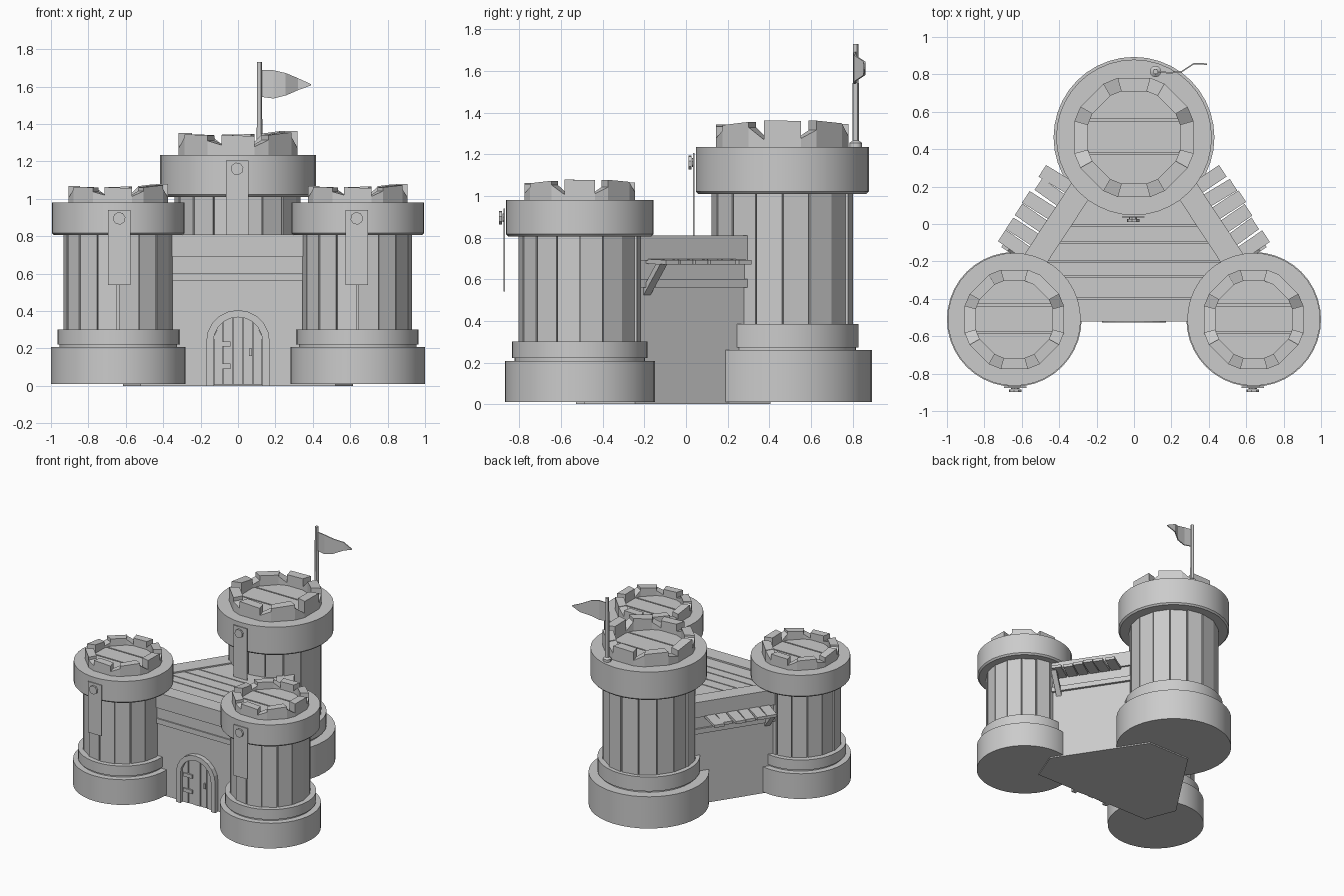
import bpy, bmesh, math, random
from mathutils import Vector

if "Cube" in bpy.data.objects:
    bpy.data.objects.remove(bpy.data.objects["Cube"])
V = Vector


def finish(name, bm, smooth=False):
    bmesh.ops.recalc_face_normals(bm, faces=bm.faces)
    me = bpy.data.meshes.new(name)
    bm.to_mesh(me)
    bm.free()
    ob = bpy.data.objects.new(name, me)
    bpy.context.collection.objects.link(ob)
    if smooth:
        bpy.ops.object.select_all(action='DESELECT')
        ob.select_set(True)
        bpy.context.view_layer.objects.active = ob
        bpy.ops.object.shade_smooth_by_angle(angle=math.radians(30))
    return ob


def prism(bm, pts, vec):
    a = [bm.verts.new(p) for p in pts]
    b = [bm.verts.new(V(p) + V(vec)) for p in pts]
    bm.faces.new(a)
    bm.faces.new(b[::-1])
    for i in range(len(a)):
        j = (i + 1) % len(a)
        bm.faces.new((a[i], a[j], b[j], b[i]))


def box(bm, x0, x1, y0, y1, z0, z1):
    prism(bm, [(x0, y0, z0), (x1, y0, z0), (x1, y1, z0), (x0, y1, z0)], (0, 0, z1 - z0))


def lathe(name, x, y, prof, n=40, smooth=True):
    bm = bmesh.new()
    rings = [[bm.verts.new((x + r * math.cos(2 * math.pi * i / n), y + r * math.sin(2 * math.pi * i / n), z))
              for i in range(n)] for r, z in prof]
    for a, b in zip(rings, rings[1:]):
        for i in range(n):
            j = (i + 1) % n
            bm.faces.new((a[i], a[j], b[j], b[i]))
    bm.faces.new(rings[0])
    bm.faces.new(rings[-1])
    return finish(name, bm, smooth)


def wedge(bm, x, y, a0, a1, r0, r1, z0, za, zb):
    # curved block with a top sloping from za to zb
    vs = [bm.verts.new((x + r * math.cos(a), y + r * math.sin(a), z))
          for a, zt in ((a0, za), (a1, zb)) for r, z in ((r0, z0), (r1, z0), (r1, zt), (r0, zt))]
    for f in ((0, 1, 2, 3), (4, 5, 6, 7), (0, 1, 5, 4), (1, 2, 6, 5), (2, 3, 7, 6), (3, 0, 4, 7)):
        bm.faces.new([vs[i] for i in f])


def tower(tag, x, y, base, step, shaft, ring, bat, z_base, z_step, z_ring, z_top, h):
    rnd = random.Random(4)
    # stepped stone foot and collar
    lathe(tag + "_foot", x, y, [(base, .01), (base, z_base), (step - .012, z_base),
          (step - .012, z_base + .013), (step, z_base + .013), (step, z_step), (shaft - .02, z_step)])
    lathe(tag + "_core", x, y, [(shaft - .016, z_step - .05), (shaft - .016, z_ring + .05)], 32)
    lathe(tag + "_collar", x, y, [(shaft - .02, z_ring), (ring - .012, z_ring), (ring, z_ring + .012),
          (ring, z_top), (bat - .03, z_top)])
    # vertical staves
    bm = bmesh.new()
    st = 2 * math.pi / 16
    for i in range(16):
        r = shaft + rnd.uniform(-.006, .006)
        wedge(bm, x, y, i * st + .012, (i + 1) * st - rnd.uniform(0, .03), shaft - .05, r,
              z_step - .02, z_ring + .02, z_ring + .02)
    finish(tag + "_staves", bm)
    # uneven battlements
    bm = bmesh.new()
    inner = bat * .775
    st = math.pi / 4
    for i in range(8):
        c = i * st
        wedge(bm, x, y, c - .27, c + .27, inner, bat, z_top - .02,
              z_top + h * rnd.uniform(.7, 1), z_top + h * rnd.uniform(.7, 1))
        lo, hi = rnd.uniform(.2, .4), rnd.uniform(.5, .9)
        if i % 2:
            lo, hi = hi, lo
        wedge(bm, x, y, c + .27, c + st - .27, inner, bat, z_top - .02, z_top + h * lo, z_top + h * hi)
    finish(tag + "_battlements", bm)
    # lookout floor of three boards
    bm = bmesh.new()
    e = inner * .36
    for y0, y1 in ((-inner, -e), (-e + .01, e - .005), (e + .005, inner)):
        w0, w1 = [math.sqrt(max(0, (inner + .02) ** 2 - t * t)) for t in (y0, y1)]
        if y0 == -e + .01:
            w0 = w1 = inner
        prism(bm, [(x - w0, y + y0, z_top), (x + w0, y + y0, z_top),
                   (x + w1, y + y1, z_top), (x - w1, y + y1, z_top)], (0, 0, .022))
    finish(tag + "_floor", bm)


FX, FY, BY = .64, -.51, .463
tower("left_tower", -FX, FY, .36, .326, .29, .355, .275, .208, .30, .805, .98, .1)
tower("right_tower", FX, FY, .36, .326, .29, .355, .275, .208, .30, .805, .98, .1)
tower("back_tower", 0, BY, .43, .366, .335, .416, .33, .26, .385, 1.01, 1.235, .13)


# side wall frame: s runs from back tower to front tower, o points outwards
def side(m, s, o, z):
    return V((m * (.55 * s + .835 * o), BY - .835 * s + .55 * o, z))


# gate house layers
for name, o, yf, z0, z1 in (("lower_wall", .125, -.49, 0, .56), ("ledge_beam", .145, -.508, .56, .60),
                            ("upper_wall", .13, -.498, .60, .69), ("wall_top", .145, -.52, .69, .785)):
    bm = bmesh.new()
    half = [V((.52, yf, z0)), side(1, .93, o, z0), side(1, .15, o, z0)]
    prism(bm, half + [V((-p.x, p.y, z0)) for p in reversed(half)], (0, 0, z1 - z0))
    finish(name, bm)

# parapets
bm = bmesh.new()
for m in (-1, 1):
    prism(bm, [side(m, s, o, .78) for s, o in ((.2, .02), (.93, .02), (.93, .145), (.2, .145))], (0, 0, .03))
box(bm, -.5, .5, -.52, -.40, .78, .81)
finish("parapets", bm)

# courtyard deck boards
bm = bmesh.new()
ys = (-.40, -.28, -.2, -.1, -.01, .2)
for a, b in zip(ys, ys[1:]):
    a, b = a + .004, b - .004
    wa, wb = [min(.5, (.02 - .55 * (t - BY)) / .835) for t in (a, b)]
    prism(bm, [(-wa, a, .78), (wa, a, .78), (wb, b, .78), (-wb, b, .78)], (0, 0, .02))
finish("deck_boards", bm)

# side awnings with a strut
rnd = random.Random(2)
for m, tag in ((-1, "left"), (1, "right")):
    bm = bmesh.new()
    for i in range(6):
        s = .375 + i * .084
        o = .30 + rnd.uniform(-.012, .012)
        k = rnd.uniform(-.008, .008)
        prism(bm, [side(m, s, .12, .675), side(m, s + .074, .12, .675),
                   side(m, s + .074 + k, o, .67), side(m, s + k, o, .67)], (0, 0, .022))
    finish(tag + "_awning", bm)
    bm = bmesh.new()
    prism(bm, [side(m, .84, .12, .52), side(m, .84, .27, .672), side(m, .84, .23, .672), side(m, .84, .12, .56)],
          side(m, .88, 0, 0) - side(m, .84, 0, 0))
    finish(tag + "_strut", bm)

# arched door frame
bm = bmesh.new()
ZS = .235


def arch(r):
    return [(r, 0)] + [(r * math.cos(math.pi * i / 10), ZS + r * math.sin(math.pi * i / 10))
                       for i in range(11)] + [(-r, 0)]


out, inn = arch(.17), arch(.132)
for i in range(len(out) - 1):
    prism(bm, [(p[0], -.527, p[1]) for p in (out[i], out[i + 1], inn[i + 1], inn[i])], (0, .05, 0))
bmesh.ops.remove_doubles(bm, verts=bm.verts, dist=.0001)
finish("door_frame", bm)

# door boards and hinges
bm = bmesh.new()
for i in range(5):
    x0 = -.132 + i * .0528 + .003
    xs = [x0, x0 + .0234, x0 + .0468]
    tops = [(x, -.506 + .004 * (i % 2), ZS + math.sqrt(max(0, .132 ** 2 - x * x))) for x in xs]
    prism(bm, [(xs[2], tops[0][1], .005), (xs[0], tops[0][1], .005)] + tops, (0, .03, 0))
finish("door_boards", bm)
bm = bmesh.new()
for z in (.09, .21):
    box(bm, -.12, -.04, -.514, -.50, z, z + .028)
box(bm, .06, .075, -.516, -.50, .16, .20)
finish("door_fittings", bm)

# hanging banners with round pegs
for tag, x, y, z0, z1, zk in (("left", -.635, -.876, .54, .94, .895), ("right", .635, -.876, .54, .94, .895),
                              ("back", -.005, .034, .79, 1.205, 1.16)):
    bm = bmesh.new()
    box(bm, x - .06, x + .06, y, y + .007, z0, z1)
    finish(tag + "_banner", bm)
    bm = bmesh.new()
    for r, d in ((.022, .012), (.034, .02)):
        yy = y - (0 if r < .03 else .008)
        prism(bm, [(x + r * math.cos(i * math.pi / 4 + .2), yy, zk + r * math.sin(i * math.pi / 4 + .2))
                   for i in range(8)], (0, -d + .006, 0))
    finish(tag + "_banner_peg", bm)

# flag pole and waving pennant
lathe("flag_pole", .115, .815, [(.03, 1.23), (.03, 1.255), (.015, 1.265), (.014, 1.73)], 12)
bm = bmesh.new()
flag = [(.12, .815, 1.545, 1.69), (.19, .808, 1.536, 1.687), (.255, .815, 1.552, 1.672),
        (.32, .857, 1.58, 1.645), (.39, .855, 1.606, 1.613)]
rows = [[bm.verts.new((x, y + d, z)) for d, z in ((-.004, lo), (.004, lo), (.004, hi), (-.004, hi))]
        for x, y, lo, hi in flag]
for a, b in zip(rows, rows[1:]):
    for i in range(4):
        j = (i + 1) % 4
        bm.faces.new((a[i], a[j], b[j], b[i]))
bm.faces.new(rows[0])
bm.faces.new(rows[-1])
finish("pennant", bm)
